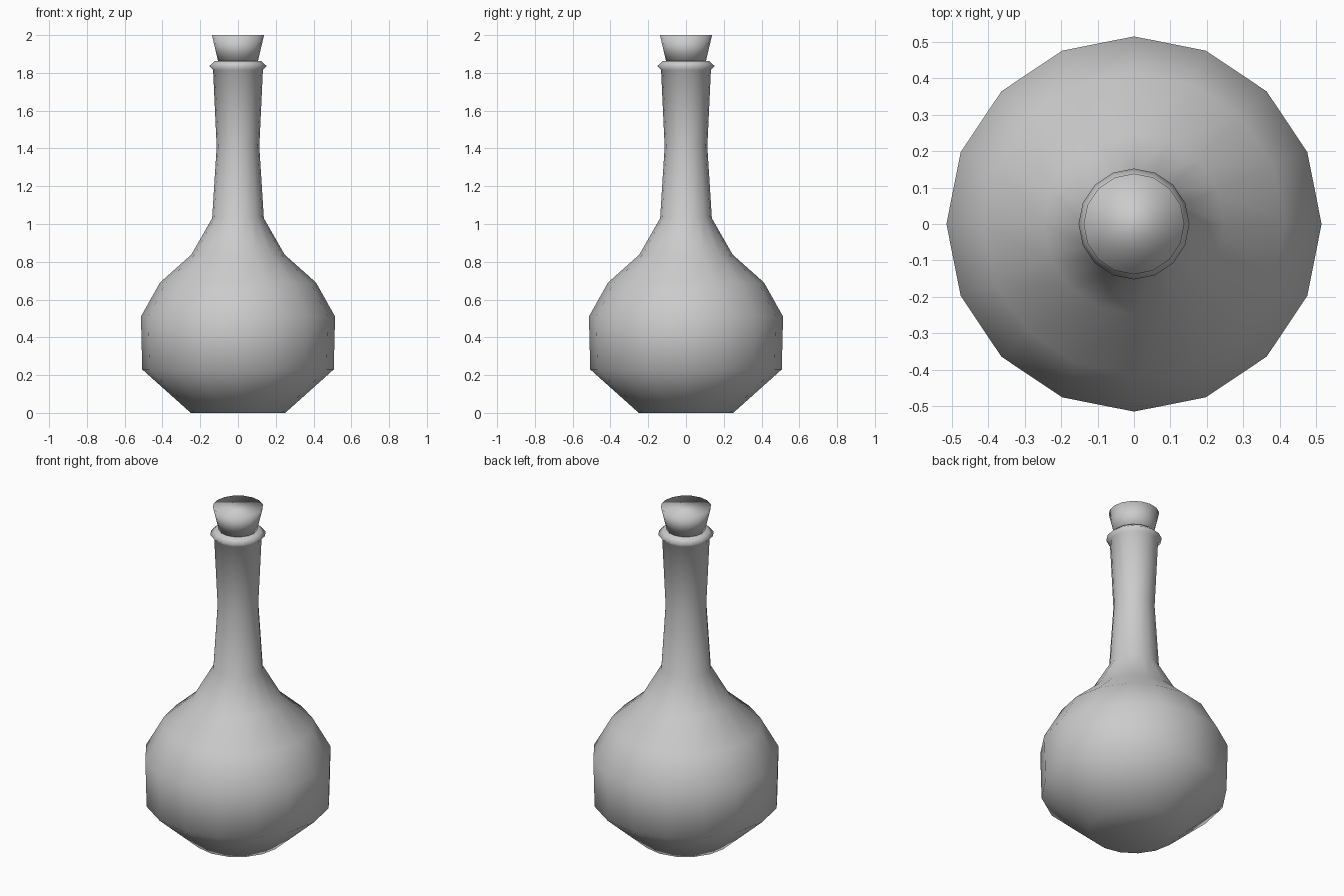
import bpy
import bmesh
from math import cos, sin, tau

if "Cube" in bpy.data.objects:
    bpy.data.objects.remove(bpy.data.objects["Cube"])

SIDES = 16


def lathe(name, profile):
    """Spin (radius, height) points into a closed, smooth-shaded solid."""
    bm = bmesh.new()
    rings = [[bm.verts.new((r * cos(tau * i / SIDES), r * sin(tau * i / SIDES), z))
              for i in range(SIDES)] for r, z in profile]
    for low, high in zip(rings, rings[1:]):
        for i in range(SIDES):
            j = (i + 1) % SIDES
            bm.faces.new((low[i], low[j], high[j], high[i]))
    bm.faces.new(rings[0][::-1])
    bm.faces.new(rings[-1])
    for face in bm.faces:
        face.smooth = True
    mesh = bpy.data.meshes.new(name)
    bm.to_mesh(mesh)
    bm.free()
    obj = bpy.data.objects.new(name, mesh)
    bpy.context.collection.objects.link(obj)
    return obj


# Round flask body, long neck and flared lip
lathe("flask", [(0.25, 0), (0.507, 0.23), (0.514, 0.51), (0.413, 0.69),
                (0.247, 0.838), (0.137, 1.03), (0.113, 1.41), (0.132, 1.815),
                (0.152, 1.836), (0.122, 1.863)])

# Tapered stopper
lathe("stopper", [(0.105, 1.86), (0.138, 2.0)])
